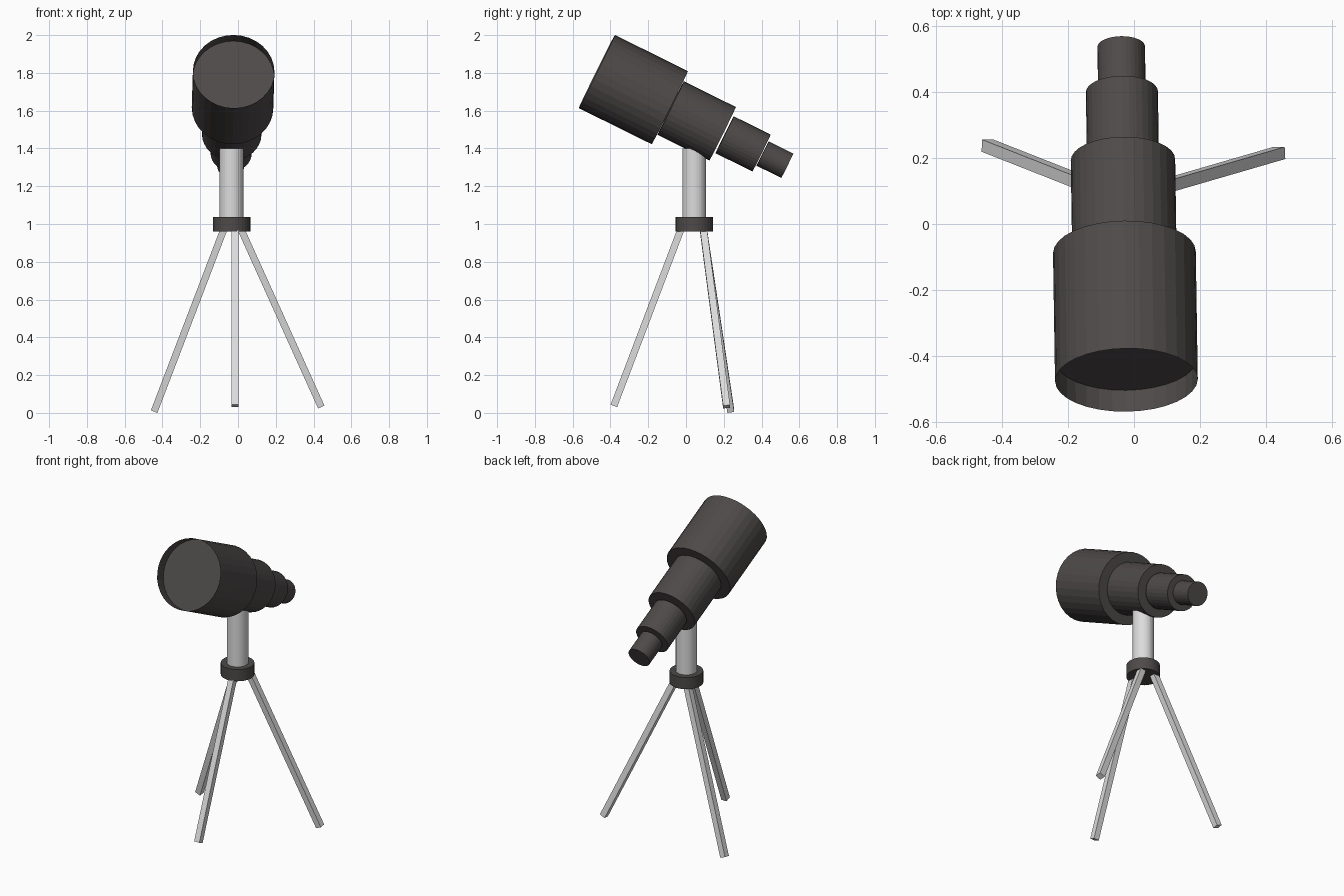
import bpy
import bmesh
from math import cos, sin, pi
from mathutils import Matrix, Vector

if "Cube" in bpy.data.objects:
    bpy.data.objects.remove(bpy.data.objects["Cube"], do_unlink=True)


def material(name, rgb):
    mat = bpy.data.materials.new(name)
    mat.use_nodes = True
    mat.diffuse_color = (*rgb, 1)
    mat.node_tree.nodes["Principled BSDF"].inputs["Base Color"].default_value = (*rgb, 1)
    return mat


DARK = material("dark grey", (0.075, 0.068, 0.066))
LIGHT = material("light grey", (0.72, 0.72, 0.72))


def finish(name, bm, mat):
    mesh = bpy.data.meshes.new(name)
    bm.to_mesh(mesh)
    bm.free()
    mesh.materials.append(mat)
    obj = bpy.data.objects.new(name, mesh)
    bpy.context.collection.objects.link(obj)
    return obj


def frame(origin, axis, side):
    """Matrix whose z runs along axis and whose x lies near side."""
    z = axis.normalized()
    y = z.cross(side).normalized()
    x = y.cross(z)
    m = Matrix((x, y, z)).transposed().to_4x4()
    m.translation = origin
    return m


def cylinder(name, mat, matrix, radius, start, end, recess=0.0, sides=32):
    """Capped cylinder; recess sets the start cap back inside an open rim."""
    bm = bmesh.new()

    def ring(h):
        return [bm.verts.new((radius * cos(2 * pi * i / sides),
                              radius * sin(2 * pi * i / sides), h)) for i in range(sides)]

    rings = [ring(start)] + ([ring(start + recess)] if recess else []) + [ring(end)]
    for a, b in zip(rings, rings[1:]):
        for i in range(sides):
            j = (i + 1) % sides
            bm.faces.new((a[i], a[j], b[j], b[i]))
    bm.faces.new(rings[-2][::-1])
    bm.faces.new(rings[-1])
    bm.transform(matrix)
    return finish(name, bm, mat)


# Telescope tube: four stepped sections along one tilted axis
tube = frame(Vector((-0.023, -0.472, 1.807)), Vector((-0.014, 0.896, -0.443)), Vector((1, 0, 0)))
cylinder("front_barrel", DARK, tube, 0.216, 0, 0.431, recess=0.072)
cylinder("middle_barrel", DARK, tube, 0.158, 0.436, 0.743)
cylinder("rear_barrel", DARK, tube, 0.109, 0.755, 0.973)
cylinder("eyepiece", DARK, tube, 0.072, 0.979, 1.125)

# Post and collar
stand = Matrix.Translation((-0.034, 0.044, 0))
cylinder("post", LIGHT, stand, 0.063, 1.0, 1.40)
cylinder("collar", DARK, stand, 0.099, 0.96, 1.036)


# Tripod legs: square bars from the collar to the ground
def leg(name, top, foot, side):
    top, foot = Vector(top), Vector(foot)
    bm = bmesh.new()
    bmesh.ops.create_cube(bm, size=1)
    bm.transform(Matrix.Translation((0, 0, 0.5)))
    bm.transform(Matrix.Diagonal((0.037, 0.037, (top - foot).length, 1)))
    bm.transform(frame(foot, top - foot, Vector(side)))
    return finish(name, bm, LIGHT)


leg("front_leg", (-0.017, -0.02, 0.99), (-0.017, -0.382, 0.037), (1, 0, 0))
leg("left_leg", (0.01, 0.09, 0.985), (0.44, 0.215, 0.033), (0, 1, 0))
leg("right_leg", (-0.07, 0.09, 0.985), (-0.443, 0.237, 0.009), (0, 1, 0))
